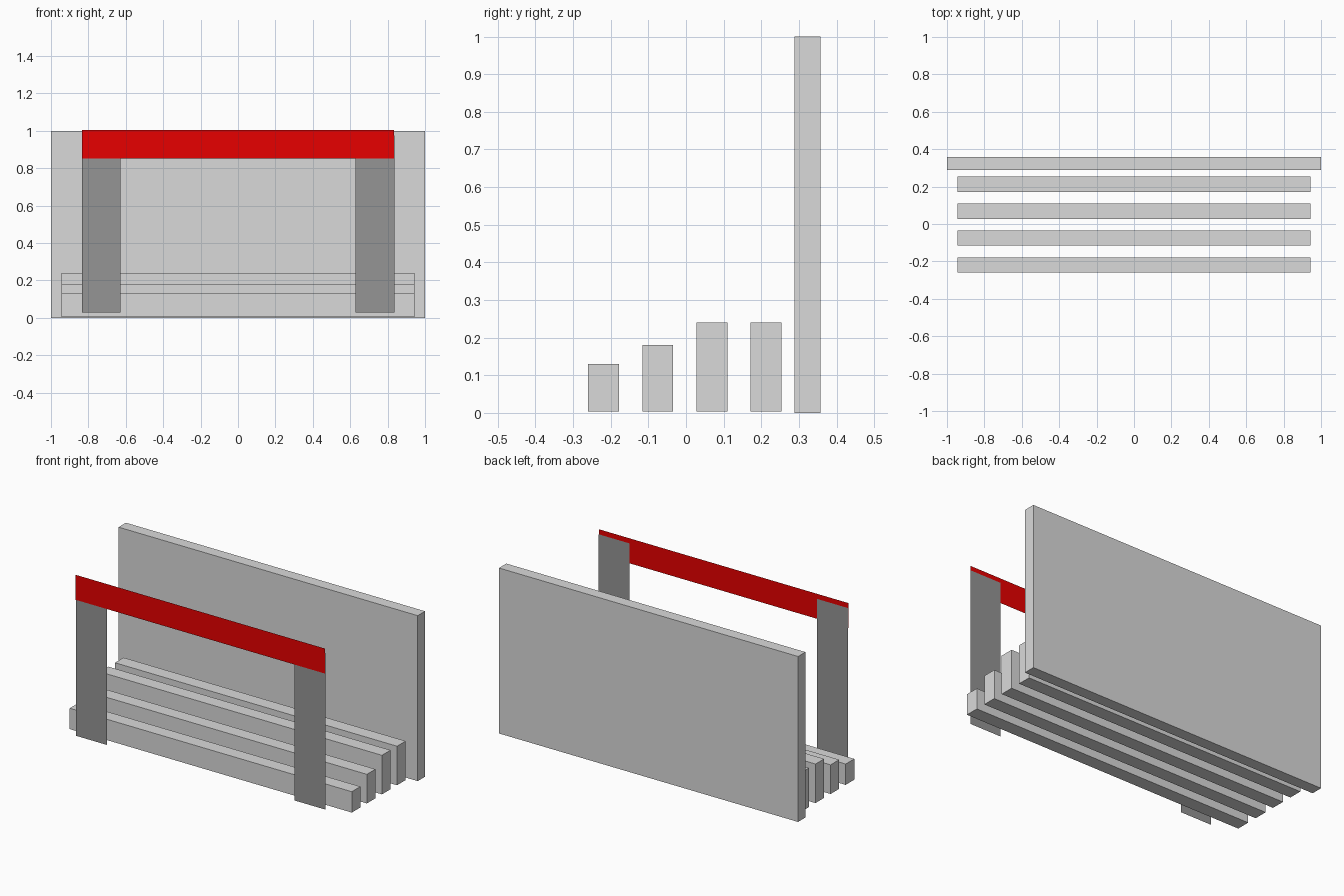
import bpy

cube = bpy.data.objects.get("Cube")
if cube:
    bpy.data.objects.remove(cube, do_unlink=True)


def material(name, colour):
    mat = bpy.data.materials.new(name)
    mat.use_nodes = True
    mat.diffuse_color = colour
    mat.node_tree.nodes["Principled BSDF"].inputs["Base Color"].default_value = colour
    return mat


light_grey = material("light_grey", (0.7, 0.7, 0.7, 1))
dark_grey = material("dark_grey", (0.3, 0.3, 0.3, 1))
red = material("red", (0.8, 0, 0, 1))


def box(name, mat, x, y, z):
    """Box between (low, high) limits on each axis."""
    bpy.ops.mesh.primitive_cube_add(size=1)
    obj = bpy.context.object
    obj.name = name
    obj.location = [(a + b) / 2 for a, b in (x, y, z)]
    obj.scale = [b - a for a, b in (x, y, z)]
    bpy.ops.object.transform_apply(location=True, scale=True)
    obj.data.materials.append(mat)


def sheet(name, mat, x, y, z):
    """Upright thin panel facing the front."""
    verts = [(x[0], y, z[0]), (x[1], y, z[0]), (x[1], y, z[1]), (x[0], y, z[1])]
    mesh = bpy.data.meshes.new(name)
    mesh.from_pydata(verts, [], [(0, 1, 2, 3)])
    mesh.materials.append(mat)
    bpy.context.collection.objects.link(bpy.data.objects.new(name, mesh))


# Tall back wall
box("back_wall", light_grey, (-1, 1), (0.288, 0.358), (0, 1))

# Rows of low slats, rising towards the wall
for i, top in enumerate((0.13, 0.18, 0.24, 0.24)):
    y = -0.219 + 0.144 * i
    box(f"slat_{i + 1}", light_grey, (-0.943, 0.943), (y - 0.041, y + 0.041), (0.004, top))

# Flat front posts carrying the crossbar
sheet("right_post", dark_grey, (-0.834, -0.627), -0.357, (0.03, 0.975))
sheet("left_post", dark_grey, (0.627, 0.836), -0.357, (0.03, 0.975))
sheet("crossbar", red, (-0.834, 0.834), -0.36, (0.853, 1.004))
